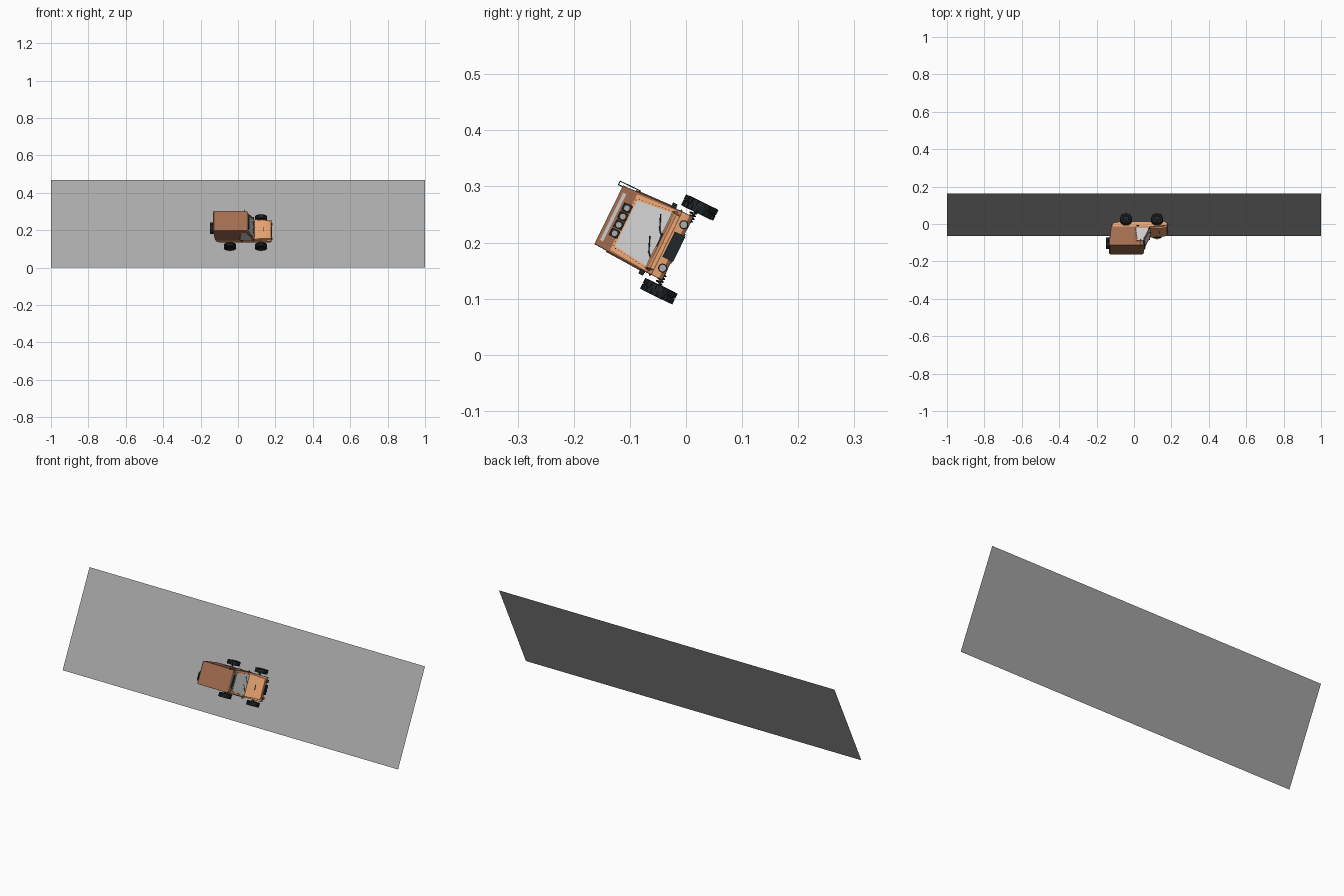
import bpy, bmesh, math
from mathutils import Matrix, Vector

if "Cube" in bpy.data.objects:
    bpy.data.objects.remove(bpy.data.objects["Cube"])

# Vehicle frame: x forward, y left, z away from the slope
TILT = math.atan2(0.47, 0.23)
SLOPE = Matrix.Translation((0, -0.065, 0)) @ Matrix.Rotation(TILT, 4, 'X')
CAR = SLOPE @ Matrix.Translation((0, 0.192, 0))

def mat(name, r, g, b):
    m = bpy.data.materials.new(name)
    m.diffuse_color = (r, g, b, 1)
    m.use_nodes = True
    m.node_tree.nodes["Principled BSDF"].inputs["Base Color"].default_value = m.diffuse_color
    return m

ORANGE = mat("orange paint", 0.80, 0.36, 0.16)
BROWN = mat("brown paint", 0.36, 0.15, 0.08)
BLACK = mat("black rubber", 0.015, 0.02, 0.022)
GLASS = mat("pale glass", 0.6, 0.6, 0.6)
LAMP = mat("lamp glass", 0.42, 0.42, 0.42)
GROUND = mat("ground grey", 0.4, 0.4, 0.4)

def finish(bm, name, material, frame=CAR):
    bmesh.ops.recalc_face_normals(bm, faces=bm.faces)
    me = bpy.data.meshes.new(name)
    bm.to_mesh(me)
    bm.free()
    ob = bpy.data.objects.new(name, me)
    bpy.context.collection.objects.link(ob)
    me.materials.append(material)
    ob.matrix_world = frame
    return ob

def add_box(bm, c, s, rot=Matrix()):
    m = Matrix.Translation(c) @ rot @ Matrix.Diagonal((*s, 1))
    bmesh.ops.create_cube(bm, size=1, matrix=m)

def add_cyl(bm, c, r, depth, axis='Y', seg=20):
    rot = Matrix.Rotation(math.pi / 2, 4, 'X' if axis == 'Y' else 'Y')
    bmesh.ops.create_cone(bm, cap_ends=True, segments=seg, radius1=r, radius2=r,
                          depth=depth, matrix=Matrix.Translation(c) @ rot)

def bevel_edges(ob, width):
    b = ob.modifiers.new("bevel", 'BEVEL')
    b.width, b.segments = width, 2

def boxes(name, items, material, bevel=0):
    bm = bmesh.new()
    for c, s in items:
        add_box(bm, c, s)
    ob = finish(bm, name, material)
    if bevel:
        bevel_edges(ob, bevel)

def discs(name, centres, r, depth, material):
    bm = bmesh.new()
    for c in centres:
        add_cyl(bm, c, r, depth, 'X')
    finish(bm, name, material)

def prism(name, profile, half, material):
    """Side profile in x,z; half(x, z) gives the half width."""
    bm = bmesh.new()
    sides = [[bm.verts.new((x, s * half(x, z), z)) for x, z in profile] for s in (-1, 1)]
    bm.faces.new(sides[0])
    bm.faces.new(sides[1][::-1])
    n = len(profile)
    for i in range(n):
        j = (i + 1) % n
        bm.faces.new((sides[0][i], sides[1][i], sides[1][j], sides[0][j]))
    bevel_edges(finish(bm, name, material), 0.002)

def panel(name, pts, material, thick=0.001):
    bm = bmesh.new()
    f = bm.faces.new([bm.verts.new(p) for p in pts])
    f.normal_update()
    n = f.normal.copy()
    for v in bmesh.ops.extrude_face_region(bm, geom=[f])['geom']:
        if isinstance(v, bmesh.types.BMVert):
            v.co += n * thick
    finish(bm, name, material)

def rod(name, pts, r, material=BLACK):
    cu = bpy.data.curves.new(name, 'CURVE')
    cu.dimensions, cu.bevel_depth, cu.bevel_resolution = '3D', r, 1
    cu.use_fill_caps = True
    sp = cu.splines.new('POLY')
    sp.points.add(len(pts) - 1)
    for p, q in zip(sp.points, pts):
        p.co = (*q, 1)
    ob = bpy.data.objects.new(name, cu)
    bpy.context.collection.objects.link(ob)
    cu.materials.append(material)
    ob.matrix_world = CAR

def wheel(name, c, axis='Y', r=0.032, w=0.022):
    """Knobbly tyre with a dished rim, made around Y then turned."""
    turn = Matrix.Translation(c) @ (Matrix.Rotation(math.pi / 2, 4, 'Z') if axis == 'X' else Matrix())
    bm = bmesh.new()
    ring = [(0.55, -0.4), (0.62, -0.5), (0.86, -0.5), (0.93, -0.36),
            (0.93, 0.36), (0.86, 0.5), (0.62, 0.5), (0.55, 0.4)]
    vs = [bm.verts.new((a * r, b * w, 0)) for a, b in ring]
    es = [bm.edges.new((vs[i], vs[(i + 1) % 8])) for i in range(8)]
    bmesh.ops.spin(bm, geom=vs + es, cent=(0, 0, 0), axis=(0, 1, 0),
                   angle=2 * math.pi, steps=28, use_merge=True)
    for i in range(36):
        rot = Matrix.Rotation(i * math.pi / 18, 4, 'Y')
        pos = rot @ Vector((0, (0.25 if i % 2 else -0.25) * w, 0.95 * r))
        add_box(bm, pos, (r * 0.2, w * 0.46, r * 0.1), rot)
    add_cyl(bm, (0, 0, 0), r * 0.57, w * 0.5)
    add_cyl(bm, (0, 0, 0), r * 0.2, w * 0.9, seg=12)
    for i in range(6):
        a = i * math.pi / 3
        add_cyl(bm, (math.cos(a) * r * 0.38, 0, math.sin(a) * r * 0.38), r * 0.07, w * 0.65, seg=6)
    bm.transform(turn)
    finish(bm, name, BLACK)

# Sloping ground sheet
bm = bmesh.new()
bm.faces.new([bm.verts.new(p) for p in ((-1, 0, 0), (1, 0, 0), (1, 0.521, 0), (-1, 0.521, 0))])
finish(bm, "sloping_ground", GROUND, SLOPE)

# Lower body, hood and cab
prism("lower_body", [(-0.115, 0.046), (-0.08, 0.038), (0.165, 0.038), (0.178, 0.044),
                     (0.178, 0.060), (0.088, 0.068), (-0.115, 0.068)], lambda x, z: 0.063, ORANGE)
prism("hood", [(0.086, 0.060), (0.177, 0.056), (0.176, 0.067), (0.15, 0.072), (0.086, 0.075)],
      lambda x, z: 0.058 - (x - 0.086) * 0.05, ORANGE)
cab_half = lambda x, z: 0.063 - (z - 0.068) * 0.045
prism("cab", [(-0.122, 0.066), (0.088, 0.066), (0.052, 0.145), (0.052, 0.171),
              (0.045, 0.175), (-0.128, 0.175), (-0.134, 0.168)], cab_half, BROWN)

# Windscreen with orange frame, studs and wipers
def screen(t, y, lift=0.0):
    return (0.088 - 0.036 * t + lift, y, 0.068 + 0.077 * t + lift * 0.45)
panel("windscreen_frame", [screen(0, -0.06), screen(0, 0.06), screen(1, 0.055), screen(1, -0.055)], ORANGE)
panel("windscreen", [screen(0.06, -0.053, 0.001), screen(0.06, 0.053, 0.001),
                     screen(0.93, 0.045, 0.001), screen(0.93, -0.045, 0.001)], GLASS)
studs = [screen(0.965, -0.045 + i * 0.0075, 0.0012) for i in range(13)]
studs += [screen(0.1 + i * 0.08, s * (0.0555 - i * 0.0007), 0.0012) for i in range(11) for s in (-1, 1)]
boxes("windscreen_studs", [(p, (0.0015, 0.0015, 0.0015)) for p in studs], BLACK)
for y in (-0.04, 0.004):
    rod("wiper", [screen(0.02, y, 0.003), screen(0.16, y + 0.012, 0.003), screen(0.3, y + 0.038, 0.003)], 0.0012)

# Grey strip and lamp bar above the windscreen
boxes("upper_front_strip", [((0.0525, 0, 0.166), (0.002, 0.094, 0.006))], GLASS)
lamp_y = (-0.025, -0.0083, 0.0083, 0.025)
boxes("lamp_housings", [((0.055, y, 0.151), (0.006, 0.0145, 0.016)) for y in lamp_y], BLACK, 0.001)
discs("roof_lamps", [(0.059, y, 0.151) for y in lamp_y], 0.005, 0.003, LAMP)

# Parts on both flanks
for s, side in ((1, "left"), (-1, "right")):
    def flank(x, z, out=0.0):
        return (x, s * (cab_half(x, z) + out), z)
    quad = [flank(0.012, 0.074), flank(0.079, 0.074), flank(0.047, 0.148), flank(0.02, 0.148)]
    panel(side + "_door_window", quad if s < 0 else quad[::-1], GLASS)
    rod(side + "_door_pillar", [flank(0.084, 0.072, 0.001), flank(0.05, 0.15, 0.001),
                                flank(0.014, 0.15, 0.001), flank(0.007, 0.072, 0.001)], 0.0012, BROWN)
    boxes(side + "_vent_slats", [(flank(-0.055 + i * 0.011, 0.09), (0.007, 0.002, 0.007)) for i in range(4)], BROWN)
    boxes(side + "_door_handle", [((0.02, s * 0.064, 0.062), (0.014, 0.003, 0.003))], BLACK)
    boxes(side + "_mirror", [((0.082, s * 0.066, 0.077), (0.006, 0.009, 0.009))], BLACK, 0.001)
    discs(side + "_headlight_rim", [(0.179, s * 0.043, 0.047)], 0.008, 0.005, BLACK)
    discs(side + "_headlight", [(0.181, s * 0.043, 0.047)], 0.006, 0.005, LAMP)
    boxes(side + "_tail_light", [((-0.117, s * 0.05, 0.058), (0.005, 0.012, 0.01))], BLACK)
    # Wheels, half shafts and coil springs
    for x, end in ((0.123, "front"), (-0.043, "rear")):
        wheel(f"{end}_{side}_wheel", (x, s * 0.083, 0.035))
        rod(f"{end}_{side}_shaft", [(x, 0, 0.041), (x, s * 0.083, 0.038)], 0.002)
        coil = []
        for i in range(49):
            a = i / 48 * 8 * math.pi
            coil.append((x + 0.006 * math.cos(a), s * (0.05 + 0.022 * i / 48),
                         0.041 + 0.006 * math.sin(a)))
        rod(f"{end}_{side}_spring", coil, 0.0012)

# Left roof loop
rod("left_roof_loop", [(0.036, 0.056, 0.174), (0.036, 0.056, 0.183), (0.036, 0.063, 0.183),
                       (0.036, 0.063, 0.143), (0.036, 0.057, 0.143)], 0.0014)

# Grille, hood catch, chassis
boxes("grille", [((0.179, 0, 0.0455), (0.004, 0.05, 0.021))]
      + [((0.181, -0.02 + i * 0.008, 0.0455), (0.004, 0.002, 0.019)) for i in range(6)], BLACK)
boxes("hood_catch", [((0.135, 0, 0.0738), (0.004, 0.026, 0.002))], BLACK)
boxes("chassis", [((0.03, s * 0.025, 0.039), (0.24, 0.008, 0.005)) for s in (-1, 1)], BLACK)

# Roof edge trim and rear window
boxes("roof_edge_trim", [((-0.041, s * 0.0565, 0.1735), (0.172, 0.004, 0.003)) for s in (-1, 1)], BROWN, 0.001)
boxes("rear_window", [((-0.131, 0.03, 0.14), (0.006, 0.035, 0.04))], GLASS)

# Spare wheel
wheel("spare_wheel", (-0.141, -0.02, 0.126), 'X', 0.031, 0.018)
